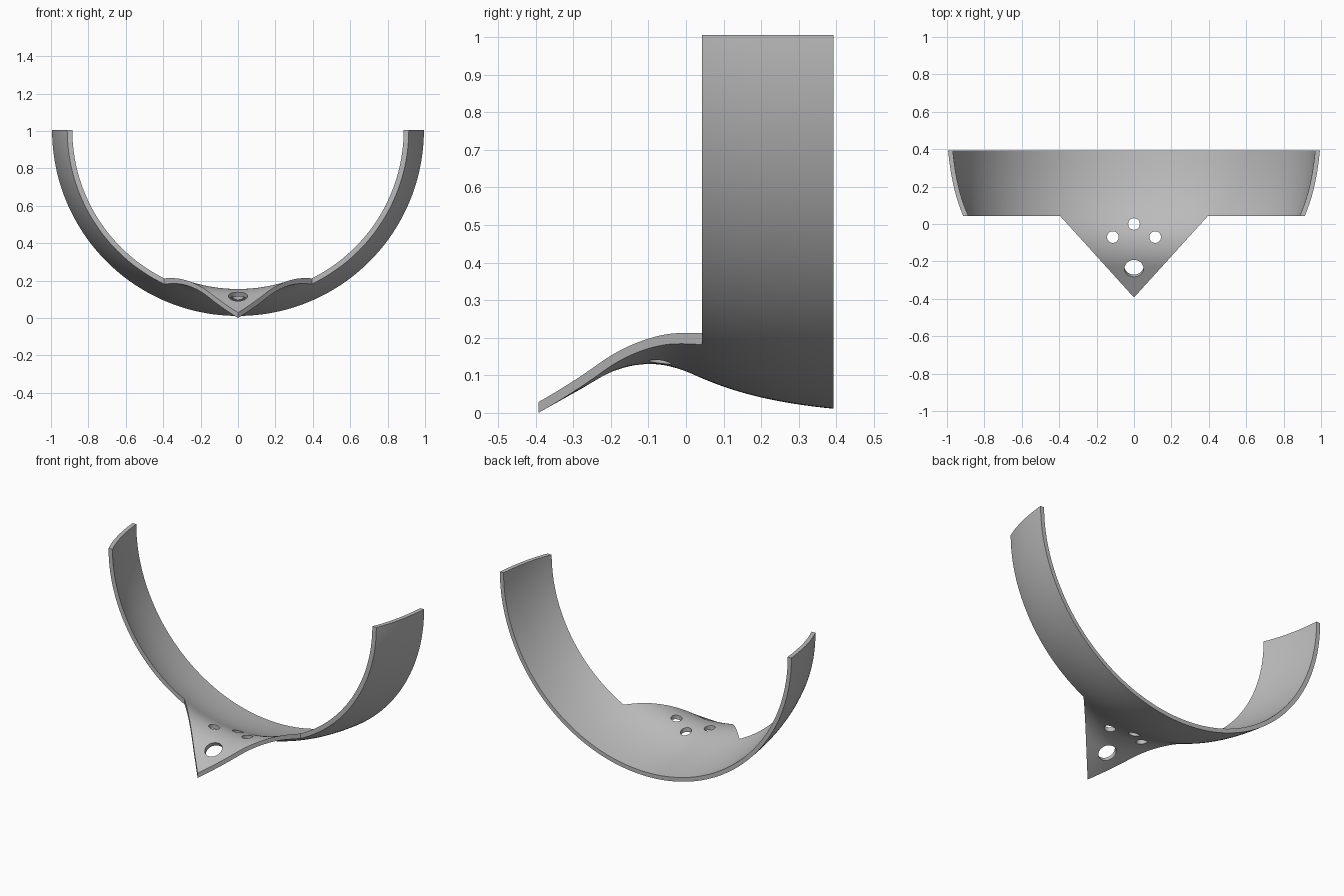
import bpy, bmesh, math
from mathutils import Vector, Matrix
from mathutils.geometry import interpolate_bezier

if "Cube" in bpy.data.objects:
    bpy.data.objects.remove(bpy.data.objects["Cube"], do_unlink=True)

AXIS_Z = 1.005      # height of the ring axis
THICK = 0.025
FRONT, BACK, TIP, HALF = 0.043, 0.393, -0.393, 0.395

grey = bpy.data.materials.new("plain grey")
grey.use_nodes = True
grey.diffuse_color = (0.5, 0.5, 0.5, 1)
grey.node_tree.nodes["Principled BSDF"].inputs["Base Color"].default_value = (0.5, 0.5, 0.5, 1)


def make_object(name, bm):
    bmesh.ops.recalc_face_normals(bm, faces=bm.faces)
    mesh = bpy.data.meshes.new(name)
    bm.to_mesh(mesh)
    bm.free()
    mesh.materials.append(grey)
    ob = bpy.data.objects.new(name, mesh)
    bpy.context.collection.objects.link(ob)
    return ob


def curve(a, ha, hb, b, n):
    pts = interpolate_bezier(*[Vector((p[0], p[1], 0)) for p in (a, ha, hb, b)], n)
    return [Vector((p.x, p.y)) for p in pts]


# Underside profile along y: straight nose, hump, then flare to the back rim
outer = [Vector((-0.45, -0.032))]
outer += curve((-0.22, 0.097), (-0.18, 0.1195), (-0.14, 0.130), (-0.095, 0.130), 10)
outer += curve((-0.095, 0.130), (-0.04, 0.130), (0.0, 0.110), (0.05, 0.089), 10)[1:]
outer += curve((0.05, 0.089), (0.16, 0.043), (0.28, 0.019), (0.45, 0.006), 14)[1:]

# Upper profile is the underside offset along its normal
inner = []
for i, p in enumerate(outer):
    d = (outer[min(i + 1, len(outer) - 1)] - outer[max(i - 1, 0)]).normalized()
    inner.append(p + Vector((-d.y, d.x)) * THICK)
profile = outer + inner[::-1]

# Half-ring shell swept around the y axis
bm = bmesh.new()
STEPS = 128
rings = []
for s in range(STEPS + 1):
    a = math.pi * s / STEPS
    rings.append([bm.verts.new(((AXIS_Z - z) * math.cos(a), y, AXIS_Z - (AXIS_Z - z) * math.sin(a)))
                  for y, z in profile])
n = len(profile)
for r0, r1 in zip(rings, rings[1:]):
    for i in range(n):
        j = (i + 1) % n
        bm.faces.new((r0[i], r0[j], r1[j], r1[i]))
bm.faces.new(rings[0])
bm.faces.new(rings[-1])
shell = make_object("curved_band_with_pointed_tab", bm)

# Plan outline: straight band with a triangular tab in front
bm = bmesh.new()
outline = [(-1.2, FRONT), (-HALF, FRONT), (0, TIP), (HALF, FRONT), (1.2, FRONT), (1.2, BACK), (-1.2, BACK)]
face = bm.faces.new([bm.verts.new((x, y, -0.2)) for x, y in outline])
up = bmesh.ops.extrude_face_region(bm, geom=[face])["geom"]
bmesh.ops.translate(bm, vec=(0, 0, 1.5), verts=[v for v in up if isinstance(v, bmesh.types.BMVert)])
cutters = [(make_object("outline_cutter", bm), 'INTERSECT')]

# Screw holes; the large one is square to the sloping nose
for name, x, y, z, r, tilt in (("large", 0, -0.232, 0.105, 0.051, 29),
                               ("middle", 0, 0.0, 0.125, 0.031, 0),
                               ("left", 0.113, -0.07, 0.14, 0.031, 0),
                               ("right", -0.113, -0.07, 0.14, 0.031, 0)):
    bm = bmesh.new()
    bmesh.ops.create_cone(bm, cap_ends=True, segments=40, radius1=r, radius2=r, depth=0.16,
                          matrix=Matrix.Translation((x, y, z)) @ Matrix.Rotation(math.radians(tilt), 4, 'X'))
    cutters.append((make_object(name + "_hole_cutter", bm), 'DIFFERENCE'))

# Apply the cuts, then drop the cutters
bpy.ops.object.select_all(action='DESELECT')
bpy.context.view_layer.objects.active = shell
shell.select_set(True)
for cutter, operation in cutters:
    mod = shell.modifiers.new(cutter.name, 'BOOLEAN')
    mod.operation, mod.object, mod.solver = operation, cutter, 'EXACT'
    bpy.ops.object.modifier_apply(modifier=mod.name)
    bpy.data.objects.remove(cutter, do_unlink=True)
bpy.ops.object.shade_smooth_by_angle(angle=math.radians(30))
